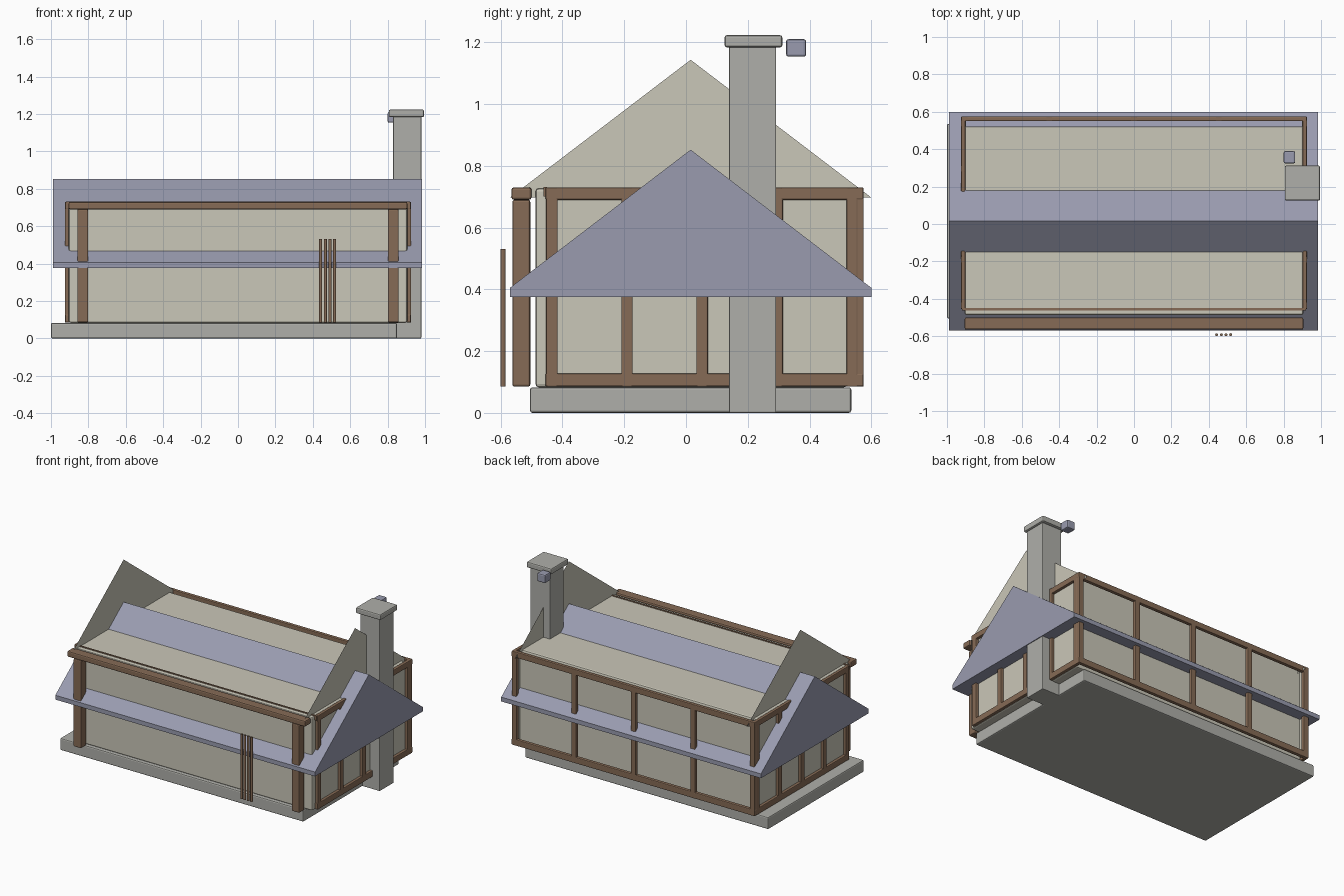
import bpy, bmesh

cube = bpy.data.objects.get("Cube")
if cube:
    bpy.data.objects.remove(cube, do_unlink=True)


def material(name, rgb):
    m = bpy.data.materials.new(name)
    m.use_nodes = True
    m.diffuse_color = (*rgb, 1)
    m.node_tree.nodes["Principled BSDF"].inputs["Base Color"].default_value = (*rgb, 1)
    return m


cream = material("cream_plaster", (0.59, 0.57, 0.48))
timber = material("brown_timber", (0.24, 0.147, 0.092))
stone = material("grey_stone", (0.43, 0.43, 0.40))
slate = material("blue_grey_slate", (0.32, 0.33, 0.43))


def add_object(name, bm, mat):
    bmesh.ops.recalc_face_normals(bm, faces=bm.faces)
    mesh = bpy.data.meshes.new(name)
    bm.to_mesh(mesh)
    bm.free()
    mesh.materials.append(mat)
    obj = bpy.data.objects.new(name, mesh)
    bpy.context.collection.objects.link(obj)
    return obj


def box(name, xs, ys, zs, mat, bevel=0.0):
    """Box from its extents along each axis, with optional bevelled edges."""
    bm = bmesh.new()
    bmesh.ops.create_cube(bm, size=1)
    for v in bm.verts:
        for i, (lo, hi) in enumerate((xs, ys, zs)):
            v.co[i] = lo if v.co[i] < 0 else hi
    obj = add_object(name, bm, mat)
    if bevel:
        mod = obj.modifiers.new("Bevel", "BEVEL")
        mod.width = bevel
        mod.segments = 2
    return obj


def gable(name, profile, x0, x1, mat):
    """Profile in the YZ plane, extruded along x unless x0 equals x1."""
    bm = bmesh.new()
    face = bm.faces.new([bm.verts.new((x0, y, z)) for y, z in profile])
    if x1 != x0:
        out = bmesh.ops.extrude_face_region(bm, geom=[face], use_keep_orig=True)
        for v in out["geom"]:
            if isinstance(v, bmesh.types.BMVert):
                v.co.x = x1
    return add_object(name, bm, mat)


def around(c, w):
    return (c - w / 2, c + w / 2)


# Foundation and plastered body
box("foundation", (-1.0, 0.85), (-0.505, 0.535), (0, 0.083), stone, 0.008)
box("house_body", (-0.905, 0.905), (-0.487, 0.522), (0.083, 0.727), cream, 0.01)

# Low slate roof and the tall thin gable sheets
gable("roof", [(-0.57, 0.375), (0.6, 0.375), (0.6, 0.405), (0.015, 0.852), (-0.57, 0.405)],
      -0.99, 0.985, slate)
for side, x in (("left", 0.88), ("right", -0.88)):
    gable(side + "_gable_sheet", [(-0.57, 0.697), (0.6, 0.697), (0.015, 1.143)], x, x, cream)

# Window frames: two sides
Z0, Z1 = 0.085, 0.73
for side, s in (("left", 1), ("right", -1)):
    xs = sorted((s * 0.902, s * 0.925))
    box(side + "_top_rail", xs, (-0.455, 0.57), (Z1 - 0.04, Z1), timber, 0.005)
    box(side + "_bottom_rail", xs, (-0.455, 0.57), (Z0, Z0 + 0.043), timber, 0.005)
    for i in range(5):
        y = -0.434 + i * 0.243
        box(f"{side}_window_post_{i}", xs, around(y, 0.037), (Z0, Z1), timber, 0.004)
    # panes close the gap behind the body
    box(side + "_rear_pane", sorted((s * 0.897, s * 0.907)), (0.51, 0.555),
        (Z0 + 0.02, Z1 - 0.02), cream)

# Window frames: back
ys = (0.55, 0.575)
box("back_top_rail", (-0.925, 0.925), ys, (Z1 - 0.04, Z1), timber, 0.005)
box("back_bottom_rail", (-0.925, 0.925), ys, (Z0, Z0 + 0.043), timber, 0.005)
for i in range(5):
    box(f"back_window_post_{i}", around(-0.905 + i * 0.4525, 0.037), ys, (Z0, Z1), timber, 0.004)

# Thin timber strip along the front wall top
box("front_wall_strip", (-0.92, 0.92), (-0.462, -0.45), (0.70, 0.731), timber)

# Porch beam and posts
box("porch_beam", (-0.905, 0.905), (-0.565, -0.5), (0.69, 0.73), timber, 0.008)
for side, x in (("left", 0.83), ("right", -0.83)):
    box(side + "_porch_post", around(x, 0.058), (-0.562, -0.504), (Z0, 0.69), timber, 0.007)

# Four slender rods in front of the porch
for i in range(4):
    bm = bmesh.new()
    bmesh.ops.create_cone(bm, cap_ends=True, segments=12, radius1=0.008, radius2=0.008, depth=0.445)
    rod = add_object(f"porch_rod_{i}", bm, timber)
    rod.location = (0.442 + i * 0.025, -0.592, 0.308)

# Chimney with cap, and the small block beside it
box("chimney", (0.83, 0.98), (0.14, 0.292), (0, 1.19), stone, 0.004)
box("chimney_cap", (0.806, 0.995), (0.125, 0.312), (1.183, 1.223), stone, 0.008)
box("small_block", (0.8, 0.862), (0.324, 0.389), (1.153, 1.21), slate, 0.008)
